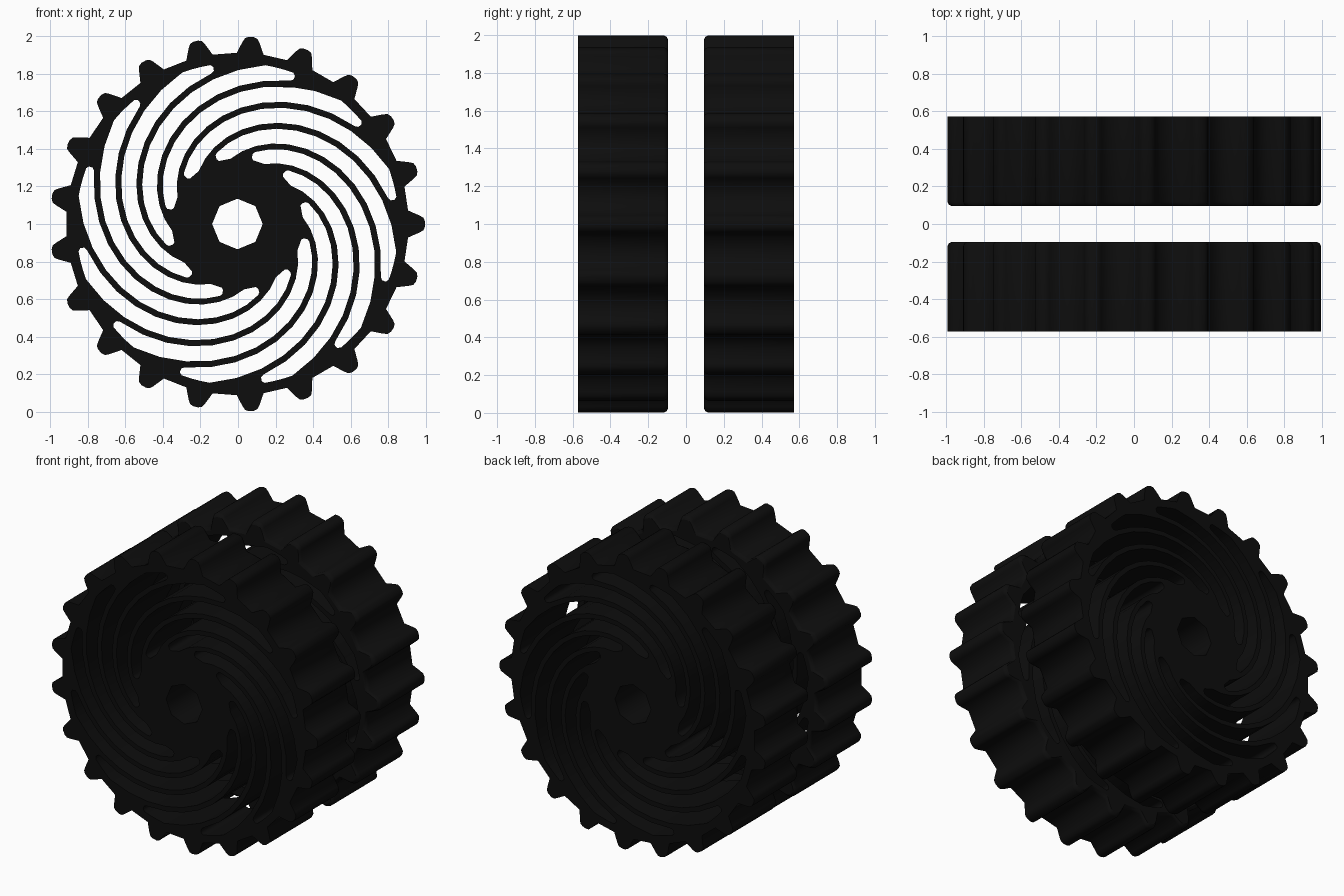
import bpy, bmesh
from math import sin, cos, radians, pi
from mathutils import Vector

if "Cube" in bpy.data.objects:
    bpy.data.objects.remove(bpy.data.objects["Cube"])

TEETH, SLOTS = 21, 12
PITCH = 0.12                      # radial distance between neighbouring spokes
SLOPE = PITCH / 30                # spiral growth per degree
R_HUB, R_RIM, HALF, BLUNT = 0.35, 0.86, 0.017, 0.045
Y_IN, Y_OUT, LIP = 0.095, 0.573, 0.022


def polar(r, deg):
    return (r * cos(radians(deg)), r * sin(radians(deg)))


def tread_outline():
    # trapezoid teeth with chamfered tips, straight valleys between
    profile = [(0.91, -0.072), (0.972, -0.045), (0.992, -0.033), (1.0, -0.014),
               (1.0, 0.014), (0.992, 0.033), (0.972, 0.045), (0.91, 0.072)]
    pts = []
    for i in range(TEETH):
        a = 2 * pi * i / TEETH
        pts += [(x * cos(a) - y * sin(a), x * sin(a) + y * cos(a)) for x, y in profile]
    return pts


def slot_outline(turn):
    # curved opening between two spiral spokes, cut off by the rim and the hub
    def spiral(r):                # angle at which the spoke line has radius r
        return 10 - (r - 0.797) / SLOPE + turn

    def inner(r):
        return polar(r, spiral(r - HALF))

    def outer(r):
        return polar(r, spiral(r + HALF - PITCH))

    n = 12
    lo, hi = R_HUB, R_RIM - BLUNT
    pts = [inner(lo + (hi - lo) * i / n) for i in range(n + 1)]
    tip = spiral(hi - HALF)
    pts += [polar(hi + 0.012, tip - 1), polar(R_RIM - 0.012, tip - 1)]
    end = spiral(R_RIM + HALF - PITCH)
    pts += [polar(R_RIM, tip + (end - tip) * i / 3) for i in range(3)]
    lo2 = R_HUB + BLUNT
    pts += [outer(R_RIM + (lo2 - R_RIM) * i / n) for i in range(n + 1)]
    back = spiral(lo2 + HALF - PITCH)
    pts += [polar(lo2 - 0.012, back + 1.5), polar(R_HUB + 0.012, back + 1.5),
            polar(R_HUB, back)]
    return pts


# Flat wheel drawing: tread, slots and bore, extruded to full width
curve = bpy.data.curves.new("wheel_profile", 'CURVE')
curve.dimensions = '2D'
curve.fill_mode = 'BOTH'
curve.extrude = (Y_OUT - Y_IN) / 2
outlines = [tread_outline()]
outlines += [slot_outline(360 * k / SLOTS) for k in range(SLOTS)]
outlines.append([polar(0.135, 45 * k) for k in range(8)])
for pts in outlines:
    s = curve.splines.new('POLY')
    s.points.add(len(pts) - 1)
    for p, (x, y) in zip(s.points, pts):
        p.co = (x, y, 0, 1)
    s.use_cyclic_u = True
helper = bpy.data.objects.new("wheel_profile", curve)
bpy.context.collection.objects.link(helper)
deps = bpy.context.evaluated_depsgraph_get()
base = bpy.data.meshes.new_from_object(helper.evaluated_get(deps))
bpy.data.objects.remove(helper)

rubber = bpy.data.materials.new("black")
rubber.diffuse_color = (0.004, 0.004, 0.004, 1)
rubber.use_nodes = True
rubber.node_tree.nodes["Principled BSDF"].inputs["Base Color"].default_value = rubber.diffuse_color


def make_wheel(name, side):
    bm = bmesh.new()
    bm.from_mesh(base)
    bmesh.ops.remove_doubles(bm, verts=bm.verts, dist=1e-5)
    for v in bm.verts:
        x, y, z = v.co
        v.co = (x, z + (Y_IN + Y_OUT) / 2, y)
    # rounded tread edge on the side facing the other wheel
    for d in (LIP, LIP * 0.35):
        bmesh.ops.bisect_plane(bm, geom=bm.verts[:] + bm.edges[:] + bm.faces[:],
                               plane_co=(0, Y_IN + d, 0), plane_no=(0, 1, 0))
    for v in bm.verts:
        d = v.co.y - Y_IN
        if Vector((v.co.x, v.co.z)).length > 0.89 and d < LIP * 0.9:
            k = 0.978 if d < 0.001 else 0.993
            v.co.x *= k
            v.co.z *= k
    for v in bm.verts:
        v.co.y *= side
        v.co.x -= 0.003
        v.co.z += 1
    bmesh.ops.recalc_face_normals(bm, faces=bm.faces)
    me = bpy.data.meshes.new(name)
    bm.to_mesh(me)
    bm.free()
    me.materials.clear()
    me.materials.append(rubber)
    ob = bpy.data.objects.new(name, me)
    bpy.context.collection.objects.link(ob)
    return ob


make_wheel("front_wheel", -1)
make_wheel("back_wheel", 1)
